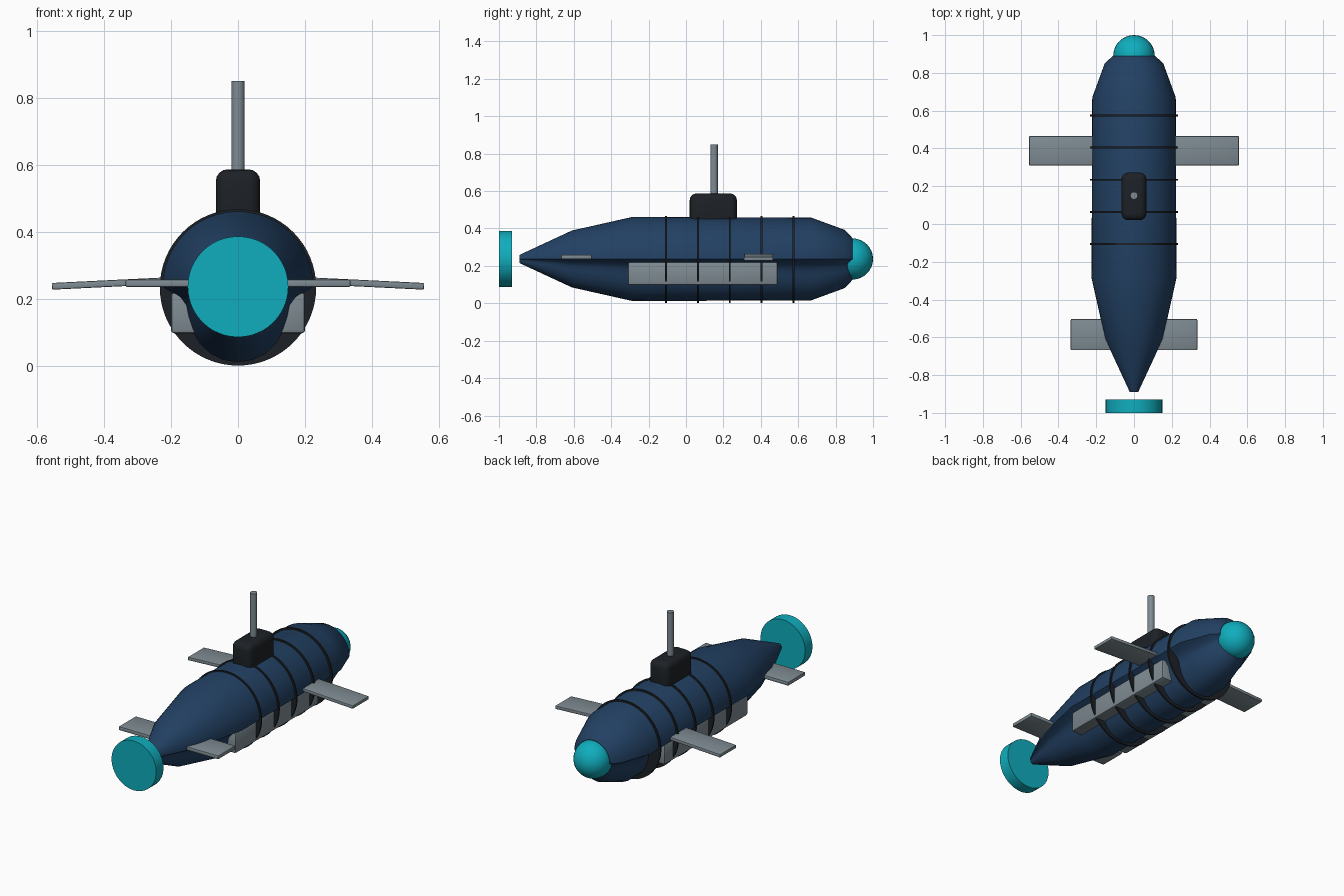
import bpy, bmesh
from math import pi, sin, cos, radians

if "Cube" in bpy.data.objects:
    bpy.data.objects.remove(bpy.data.objects["Cube"])

ZC = 0.237  # hull axis height


def material(name, rgb):
    m = bpy.data.materials.new(name)
    m.diffuse_color = (*rgb, 1)
    m.use_nodes = True
    m.node_tree.nodes["Principled BSDF"].inputs["Base Color"].default_value = m.diffuse_color
    return m


NAVY = material("navy", (0.016, 0.052, 0.125))
BLACK = material("black", (0.012, 0.015, 0.019))
CYAN = material("cyan", (0.005, 0.42, 0.51))
GREY = material("steel", (0.21, 0.26, 0.29))


def finish(ob, name, mat, smooth=True):
    ob.name = name
    ob.data.materials.append(mat)
    if smooth:
        bpy.ops.object.select_all(action='DESELECT')
        ob.select_set(True)
        bpy.context.view_layer.objects.active = ob
        bpy.ops.object.shade_smooth_by_angle(angle=radians(35))
    return ob


def box(name, lo, hi, mat, bevel, segments=2, tilt=0):
    loc = [(a + b) / 2 for a, b in zip(lo, hi)]
    bpy.ops.mesh.primitive_cube_add(size=1, location=loc, rotation=(0, tilt, 0))
    ob = bpy.context.object
    ob.scale = [b - a for a, b in zip(lo, hi)]
    bpy.ops.object.transform_apply(location=False, rotation=False, scale=True)
    mod = ob.modifiers.new("bevel", 'BEVEL')
    mod.width, mod.segments = bevel, segments
    bpy.ops.object.modifier_apply(modifier="bevel")
    return finish(ob, name, mat)


def cylinder(name, r, depth, loc, mat, along_y=True, verts=48):
    bpy.ops.mesh.primitive_cylinder_add(vertices=verts, radius=r, depth=depth, location=loc,
                                        rotation=(pi / 2 if along_y else 0, 0, 0))
    return finish(bpy.context.object, name, mat)


# Hull: round upper half, narrower keel lobe below, lofted along y
upper = [(cos(pi * i / 24), sin(pi * i / 24)) for i in range(25)]
lower = [(-0.9, -0.06), (-0.78, -0.14), (-0.70, -0.25), (-0.67, -0.40), (-0.61, -0.58),
         (-0.50, -0.76), (-0.36, -0.89), (-0.19, -0.97)]
section = upper + lower + [(0, -1)] + [(-x, z) for x, z in reversed(lower)]
stations = [(-0.89, 0.022), (-0.61, 0.152), (-0.285, 0.225), (0.67, 0.221),
            (0.85, 0.155), (0.89, 0.112)]
bm = bmesh.new()
rings = [[bm.verts.new((x * r, y, ZC + z * r)) for x, z in section] for y, r in stations]
n = len(section)
for a, b in zip(rings, rings[1:]):
    for i in range(n):
        bm.faces.new((a[i], a[(i + 1) % n], b[(i + 1) % n], b[i]))
bm.faces.new(rings[0])
bm.faces.new(rings[-1])
bmesh.ops.recalc_face_normals(bm, faces=bm.faces)
mesh = bpy.data.meshes.new("hull")
bm.to_mesh(mesh)
bm.free()
hull = bpy.data.objects.new("hull", mesh)
bpy.context.collection.objects.link(hull)
finish(hull, "hull", NAVY)

# Bulkhead frames showing as thin hull bands
for i in range(5):
    cylinder(f"hull_band_{i + 1}", 0.233, 0.01, (0, -0.106 + 0.17 * i, ZC - 0.002), BLACK, verts=64)

# Bow dome and stern propeller disc
bpy.ops.mesh.primitive_uv_sphere_add(segments=32, ring_count=16, radius=0.11, location=(0, 0.89, ZC))
finish(bpy.context.object, "bow_dome", CYAN)
cylinder("propeller_disc", 0.15, 0.07, (0, -0.965, ZC), CYAN)

# Sail and mast
box("sail", (-0.066, 0.02, 0.40), (0.066, 0.272, 0.587), BLACK, 0.035, 4)
cylinder("periscope", 0.02, 0.35, (0, 0.15, 0.675), GREY, along_y=False, verts=24)

# Paired side pods, drooping bow planes and level stern planes
for side, s in (("right", 1), ("left", -1)):
    def pair(name, x0, x1, y, z, bevel, tilt=0.0):
        a, b = sorted((s * x0, s * x1))
        box(f"{side}_{name}", (a, y[0], z[0]), (b, y[1], z[1]), GREY, bevel, 2, s * tilt)
    pair("side_pod", 0.08, 0.20, (-0.31, 0.49), (0.098, 0.22), 0.01)
    pair("bow_plane", 0.155, 0.555, (0.31, 0.465), (0.238, 0.258), 0.004, radians(2.8))
    pair("stern_plane", 0.03, 0.335, (-0.668, -0.503), (0.236, 0.259), 0.005)
